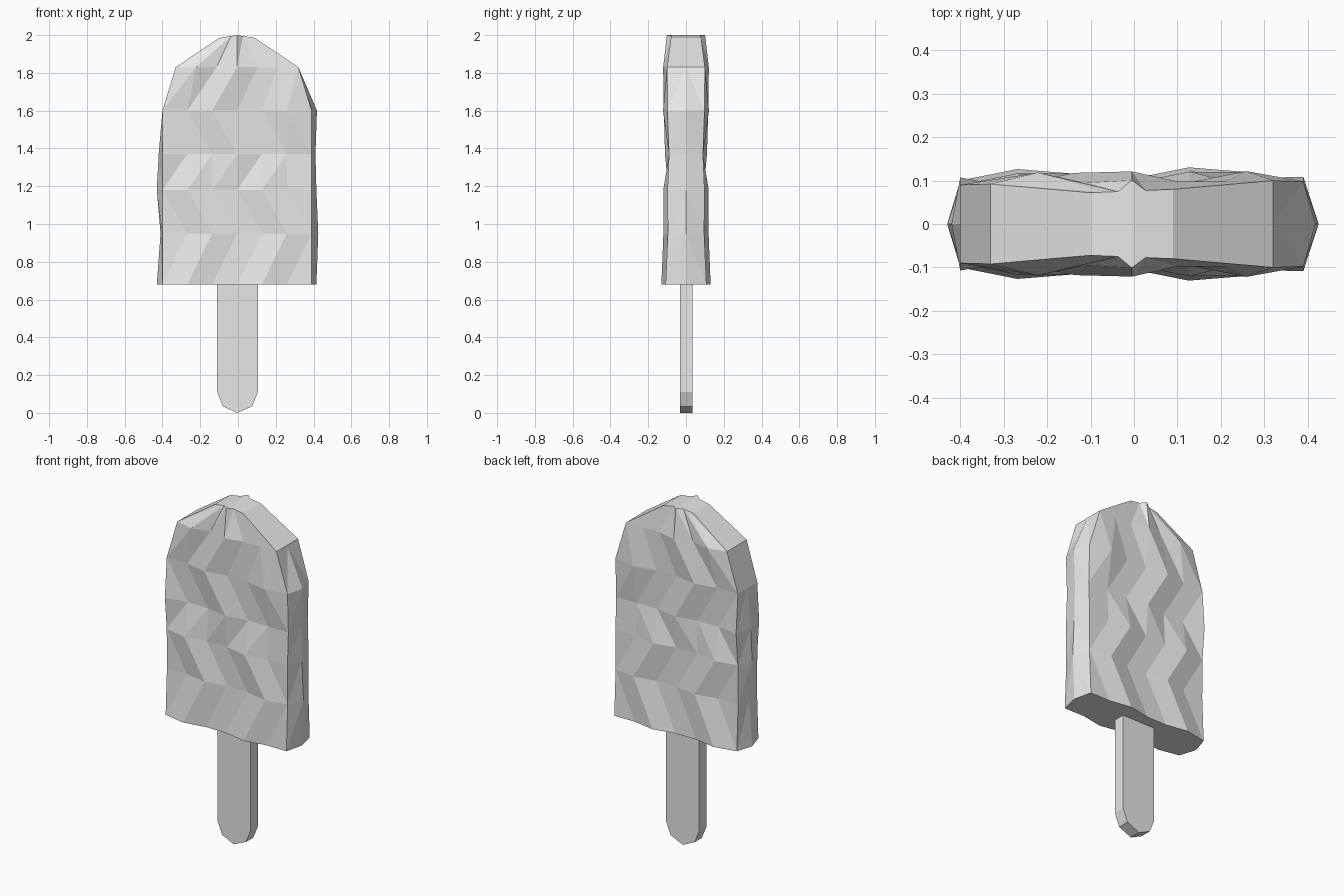
import bpy, bmesh

cube = bpy.data.objects.get("Cube")
if cube:
    bpy.data.objects.remove(cube, do_unlink=True)

grey = bpy.data.materials.new("light_grey")
grey.use_nodes = True
grey.diffuse_color = (0.8, 0.8, 0.8, 1)
grey.node_tree.nodes["Principled BSDF"].inputs["Base Color"].default_value = (0.8, 0.8, 0.8, 1)


def finish(name, bm):
    bmesh.ops.recalc_face_normals(bm, faces=bm.faces)
    mesh = bpy.data.meshes.new(name)
    bm.to_mesh(mesh)
    bm.free()
    mesh.materials.append(grey)
    obj = bpy.data.objects.new(name, mesh)
    bpy.context.collection.objects.link(obj)
    return obj


# Frozen bar: stacked rings with crests that shift from row to row.
# Row: height, left edge, right edge, left ridge, right ridge, depth, crest columns
rows = [
    (0.68, -0.40, 0.39, -0.43, 0.415, 0.100, (1, 4)),
    (0.95, -0.40, 0.39, -0.41, 0.425, 0.088, (2, 5)),
    (1.18, -0.40, 0.39, -0.43, 0.415, 0.090, (1, 4)),
    (1.37, -0.40, 0.39, -0.42, 0.41, 0.082, (0, 3)),
    (1.60, -0.40, 0.39, -0.40, 0.418, 0.090, (2, 5)),
    (1.83, -0.33, 0.32, -0.33, 0.32, 0.092, (1, 3)),
    (1.985, -0.10, 0.09, -0.10, 0.09, 0.072, (3,)),
]
lean_left = (1, 3)  # bands whose diagonals tilt toward -x going up
COLS = 7

bm = bmesh.new()
rings = []
for z, left, right, ridge_l, ridge_r, depth, crests in rows:
    front, back = [], []
    for j in range(COLS):
        t = j / (COLS - 1)
        x = left + (right - left) * t
        y = depth + 0.008 * t + (0.025 if j in crests else 0)
        top = z + (0.015 * (1 - abs(2 * t - 1)) if z > 1.9 else 0)
        front.append(bm.verts.new((x, -y, top)))
        back.append(bm.verts.new((x, y, top)))
    r = bm.verts.new((ridge_r, 0, z))
    l = bm.verts.new((ridge_l, 0, z))
    rings.append((front, back, l, r))

for i, (lower, upper) in enumerate(zip(rings, rings[1:])):
    # Broad faces, split along the crests
    for side in (0, 1):
        a, b = lower[side], upper[side]
        for j in range(COLS - 1):
            p, q, s, t = a[j], a[j + 1], b[j + 1], b[j]
            if i in lean_left:
                tris = ((p, q, t), (q, s, t))
            else:
                tris = ((p, q, s), (p, s, t))
            for tri in tris:
                bm.faces.new(tri)
    # Narrow sides meeting at the centre ridge
    for ridge, end in ((2, 0), (3, -1)):
        for side in (0, 1):
            p, q = lower[side][end], lower[ridge]
            s, t = upper[ridge], upper[side][end]
            bm.faces.new((p, q, s))
            bm.faces.new((p, s, t))

# Underside and crown
for front, back, l, r in (rings[0], rings[-1]):
    for j in range(COLS - 1):
        bm.faces.new((front[j], front[j + 1], back[j + 1], back[j]))
    bm.faces.new((front[0], back[0], l))
    bm.faces.new((front[-1], r, back[-1]))
finish("frozen_bar", bm)

# Stick: rounded-end profile extruded through its thickness
profile = [(-0.11, 0.72), (-0.11, 0.11), (-0.08, 0.035), (-0.005, 0),
           (0.075, 0.035), (0.105, 0.11), (0.105, 0.72)]
bm = bmesh.new()
face = bm.faces.new([bm.verts.new((x, -0.033, z)) for x, z in profile])
out = bmesh.ops.extrude_face_region(bm, geom=[face])
bmesh.ops.translate(bm, vec=(0, 0.068, 0),
                    verts=[g for g in out["geom"] if isinstance(g, bmesh.types.BMVert)])
finish("stick", bm)
